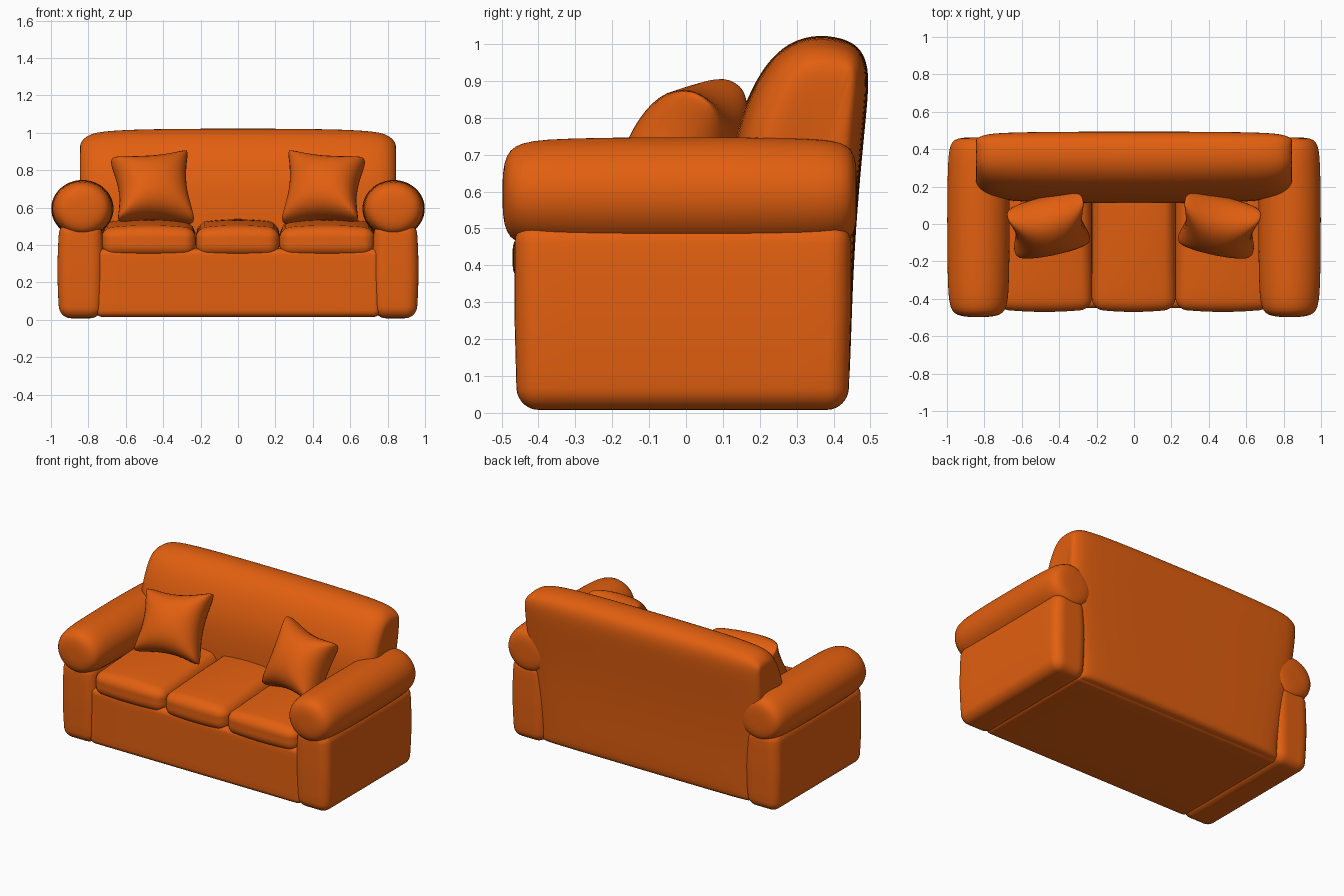
import bpy, bmesh, math
from mathutils import Vector

if "Cube" in bpy.data.objects:
    bpy.data.objects.remove(bpy.data.objects["Cube"])

fabric = bpy.data.materials.new("orange fabric")
fabric.diffuse_color = (0.76, 0.115, 0.005, 1)
fabric.use_nodes = True
fabric.node_tree.nodes["Principled BSDF"].inputs["Base Color"].default_value = fabric.diffuse_color


def finish(name, bm, subsurf=0):
    bmesh.ops.recalc_face_normals(bm, faces=bm.faces)
    for f in bm.faces:
        f.smooth = True
    me = bpy.data.meshes.new(name)
    bm.to_mesh(me)
    bm.free()
    me.materials.append(fabric)
    ob = bpy.data.objects.new(name, me)
    bpy.context.collection.objects.link(ob)
    if subsurf:
        mod = ob.modifiers.new("smooth", 'SUBSURF')
        mod.levels = mod.render_levels = subsurf
    return ob


def soft_box(name, lo, hi, r, deform=None):
    """Rounded box; deform(p, n) moves points, n being -1..1 box coordinates."""
    lo, hi = Vector(lo), Vector(hi)
    mid, half = (lo + hi) / 2, (hi - lo) / 2
    bm = bmesh.new()
    bmesh.ops.create_cube(bm, size=2)
    bmesh.ops.subdivide_edges(bm, edges=bm.edges[:], cuts=15, use_grid_fill=True)
    for v in bm.verts:
        p = Vector()
        for i in range(3):
            u, core = abs(v.co[i]), half[i] - r
            w = u * 2 * core if u < 0.5 else core + (u - 0.5) * 2 * r
            p[i] = math.copysign(w, v.co[i])
        inner = Vector([max(r - half[i], min(half[i] - r, p[i])) for i in range(3)])
        out = p - inner
        if out.length > 1e-6:
            p = inner + out.normalized() * r
        n = Vector([p[i] / half[i] for i in range(3)])
        v.co = mid + (deform(p, n) if deform else p)
    return finish(name, bm)


# Base under the seat
soft_box("base", (-0.76, -0.45, 0.015), (0.76, 0.40, 0.38), 0.035)


# Three plump seat cushions
def plump(p, n):
    crown = (1 - n.x ** 2) * (1 - 0.5 * n.y ** 2)
    if n.z > 0:
        p.z += n.z * (0.025 * crown + 0.02 * n.y)
    if n.y < 0:
        p.y += n.y * 0.015 * (1 - n.x ** 2)
    return p


for name, x0, x1 in (("left", -0.73, -0.226), ("middle", -0.226, 0.222), ("right", 0.222, 0.73)):
    soft_box(name + "_seat_cushion", (x0, -0.455, 0.34), (x1, 0.22, 0.505), 0.06, plump)


# Arms: a padded side panel with a fat roll on top
def panel_bulge(p, n):
    p.x += n.x * 0.012 * (1 - n.z ** 2)
    p.y *= 1 - 0.015 * max(0, -n.z)
    return p


ROLL = [(-0.497, 0), (-0.497, 0.06), (-0.488, 0.108), (-0.465, 0.135), (-0.42, 0.149),
        (-0.33, 0.156), (-0.1, 0.159), (0.15, 0.159), (0.33, 0.155), (0.40, 0.149),
        (0.44, 0.135), (0.458, 0.108), (0.463, 0.06), (0.463, 0)]

for side, s in (("left", -1), ("right", 1)):
    xs = sorted((s * 0.73, s * 0.953))
    soft_box(side + "_arm_panel", (xs[0], -0.465, 0.008), (xs[1], 0.447, 0.52), 0.06, panel_bulge)
    bm = bmesh.new()
    vs = [bm.verts.new((0, y, r)) for y, r in ROLL]
    es = [bm.edges.new(pair) for pair in zip(vs, vs[1:])]
    bmesh.ops.spin(bm, geom=vs + es, cent=(0, 0, 0), axis=(0, 1, 0), angle=math.tau, steps=32)
    bmesh.ops.remove_doubles(bm, verts=bm.verts, dist=1e-4)
    for v in bm.verts:
        v.co = (s * 0.832 + v.co.x * 1.055, v.co.y, 0.594 + v.co.z * 0.97)
    finish(side + "_arm_roll", bm, 1)

# Backrest: side profile (y, z) lofted across the width, inset toward the ends
PROFILE = [(0.13, 0.02), (0.12, 0.25), (0.11, 0.45), (0.112, 0.60), (0.125, 0.73), (0.155, 0.83),
           (0.20, 0.925), (0.26, 0.995), (0.34, 1.028), (0.43, 1.018), (0.48, 0.985),
           (0.498, 0.92), (0.49, 0.82), (0.473, 0.65), (0.457, 0.45), (0.449, 0.25),
           (0.443, 0.05), (0.43, 0.015)]
STATIONS = [(0, 0), (0.4, 0.002), (0.62, 0.008), (0.74, 0.018), (0.80, 0.035), (0.84, 0.07), (0.853, 0.115)]
stations = [(-x, d) for x, d in STATIONS[:0:-1]] + STATIONS
bm = bmesh.new()
rings = []
count = len(PROFILE)
for x, d in stations:
    ring = []
    for i, (y, z) in enumerate(PROFILE):
        a, b = PROFILE[i - 1], PROFILE[(i + 1) % count]
        t = Vector((b[0] - a[0], b[1] - a[1])).normalized()
        y2 = y + t.y * d * (0.5 if y > 0.4 else 1)
        z2 = z - t.x * d if z > 0.5 else z
        taper = 0.87 + 0.13 * min(1, z / 0.72)
        ring.append(bm.verts.new((x * taper, y2, z2)))
    rings.append(ring)
for r0, r1 in zip(rings, rings[1:]):
    for i in range(count):
        j = (i + 1) % count
        bm.faces.new((r0[i], r0[j], r1[j], r1[i]))
for ring in (rings[0], rings[-1]):
    bm.faces.new(ring)
finish("backrest", bm, 2)

# Throw pillows: four pulled corners, pinched edges and a fat middle
CORNERS = [Vector(c) for c in ((-0.655, -0.165, 0.525), (-0.215, -0.075, 0.505),
                               (-0.70, 0.045, 0.87), (-0.255, 0.15, 0.915))]
N = 20
for side, s in (("left", 1), ("right", -1)):
    bl, br, tl, tr = CORNERS
    normal = (br - bl).cross(tl - bl).normalized()
    bm = bmesh.new()
    sheets = []
    for face in (1, -1):
        grid = []
        for i in range(N + 1):
            for j in range(N + 1):
                u, v = (-math.cos(math.pi * k / N) for k in (i, j))
                pu = u * (1 - 0.20 * (1 - v * v))
                pv = v * (1 - 0.20 * (1 - u * u))
                # round off the corner tips
                tip = 1 - 0.10 * (u * v) ** 6
                a, b = (pu * tip + 1) / 2, (pv * tip + 1) / 2
                p = bl.lerp(br, a).lerp(tl.lerp(tr, a), b)
                fat = 0.115 * ((1 - u * u) * (1 - v * v)) ** 0.42
                fat += 0.03 * math.sqrt(max(0, 1 - max(abs(u), abs(v)) ** 4))
                p = p + normal * face * fat
                grid.append(bm.verts.new((p.x * s, p.y, p.z)))
        sheets.append(grid)
    for g in sheets:
        for i in range(N):
            for j in range(N):
                k = i * (N + 1) + j
                bm.faces.new((g[k], g[k + 1], g[k + N + 2], g[k + N + 1]))
    bmesh.ops.remove_doubles(bm, verts=bm.verts, dist=1e-4)
    finish(side + "_pillow", bm)
